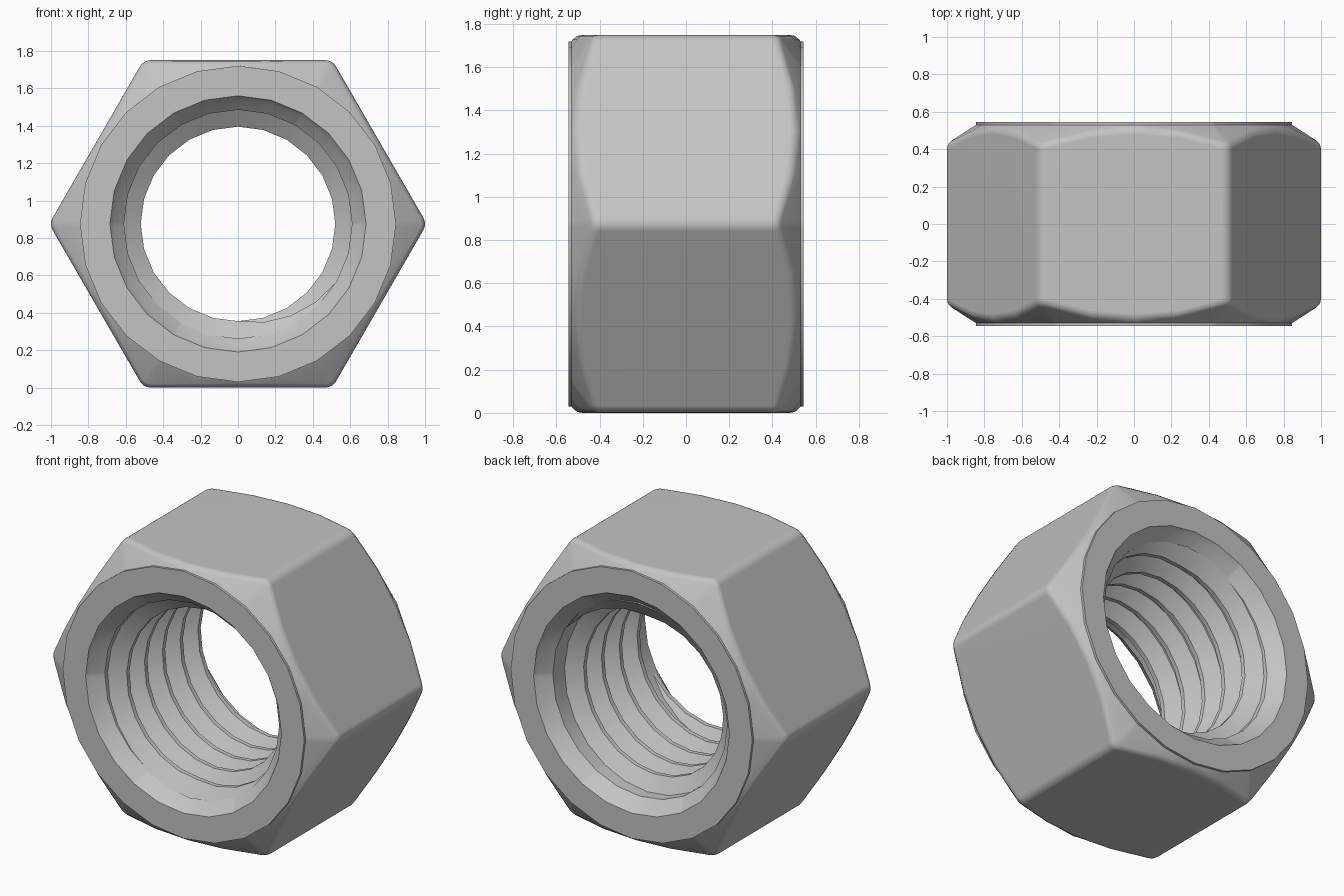
import bpy
import bmesh
from math import sin, cos, tan, radians, sqrt, asin, degrees

if "Cube" in bpy.data.objects:
    bpy.data.objects.remove(bpy.data.objects["Cube"], do_unlink=True)

APOTHEM = 0.875        # centre to flat, also the height of the axis
CORNER = 1.0           # centre to rounded corner
FILLET = 0.067         # radius of the rounded corners
HALF = 0.545           # half thickness
WASHER = 0.845         # radius of the raised bearing face
ROOT, CREST = 0.61, 0.52
STEP = 15              # degrees per facet

steel = bpy.data.materials.new("grey steel")
steel.use_nodes = True
grey = (0.55, 0.55, 0.55, 1)
steel.diffuse_color = grey
steel.node_tree.nodes["Principled BSDF"].inputs["Base Color"].default_value = grey


def point(r, deg, y):
    a = radians(deg)
    return (r * cos(a), y, APOTHEM + r * sin(a))


def loft(name, rings, closed):
    """Skin a list of equal closed rings; cap the ends if the path is open."""
    bm = bmesh.new()
    rows = [[bm.verts.new(p) for p in ring] for ring in rings]
    n = len(rows[0])
    pairs = list(zip(rows, rows[1:]))
    if closed:
        pairs.append((rows[-1], rows[0]))
    else:
        bm.faces.new(rows[0])
        bm.faces.new(rows[-1])
    for a, b in pairs:
        for i in range(n):
            j = (i + 1) % n
            bm.faces.new((a[i], a[j], b[j], b[i]))
    bmesh.ops.recalc_face_normals(bm, faces=bm.faces)
    mesh = bpy.data.meshes.new(name)
    bm.to_mesh(mesh)
    bm.free()
    mesh.materials.append(steel)
    obj = bpy.data.objects.new(name, mesh)
    bpy.context.collection.objects.link(obj)
    bpy.ops.object.select_all(action="DESELECT")
    obj.select_set(True)
    bpy.context.view_layer.objects.active = obj
    bpy.ops.object.shade_smooth_by_angle(angle=radians(33))
    mod = obj.modifiers.new("weighted normals", "WEIGHTED_NORMAL")
    mod.keep_sharp = True
    return obj


def hex_radius(deg):
    """Outline of a hexagon with rounded corners, one corner on +x."""
    rel = radians((deg + 30) % 60 - 30)
    c = CORNER - FILLET
    if abs(rel) <= radians(fillet_end) + 1e-6:
        return c * cos(rel) + sqrt(FILLET ** 2 - (c * sin(rel)) ** 2)
    return APOTHEM / cos(radians(30) - abs(rel))


def facet(deg):
    """Shrink factor that keeps extra points on the straight facets."""
    return cos(radians(STEP / 2)) / cos(radians(deg % STEP - STEP / 2))


def section(deg):
    """Closed cross-section of the nut at one angle."""
    f = facet(deg)
    r = hex_radius(deg)
    slope = 0.645
    y = 0.53 - slope * (r / f - WASHER)
    half = [
        (ROOT * f, 0.46),                 # end of the threaded bore
        (0.665 * f, 0.515),               # countersink
        (0.685 * f, HALF),
        (WASHER * f, HALF),               # bearing face
        (WASHER * f, 0.53),
        (r - 0.022, y + 0.022 * slope),   # conical chamfer
        (r - 0.005, y - 0.006),           # soft edge onto the flat
        (r, y - 0.03),
    ]
    loop = [(a, -b) for a, b in half] + half[::-1]
    return [point(a, deg, b) for a, b in loop]


# Nut body: facet angles plus extra ones around each rounded corner
fillet_end = degrees(asin(FILLET * sin(radians(30)) / (APOTHEM / cos(radians(30)))))
angles = [float(a) for a in range(0, 360, STEP)]
for corner in range(0, 360, 60):
    for d in (-fillet_end, -fillet_end / 2, fillet_end / 2, fillet_end):
        angles.append((corner + d) % 360)
loft("nut_body", [section(a) for a in sorted(angles)], True)

# Internal thread: right-hand helical ridge that fades out at both ends
STEPS, FADE, REACH = 116, 4, 0.43
rings = []
for i in range(STEPS + 1):
    deg = -30 - i * STEP
    y = -REACH + 2 * REACH * i / STEPS
    k = min(1, i / FADE, (STEPS - i) / FADE)
    base = ROOT + 0.006
    top = base - 0.004 - (base - 0.004 - CREST) * k
    wide = 0.02 + 0.06 * k
    rings.append([point(r, deg, y + dy) for r, dy in
                  ((base, -wide), (top, -0.014), (top, 0.014), (base, wide))])
loft("internal_thread", rings, False)
